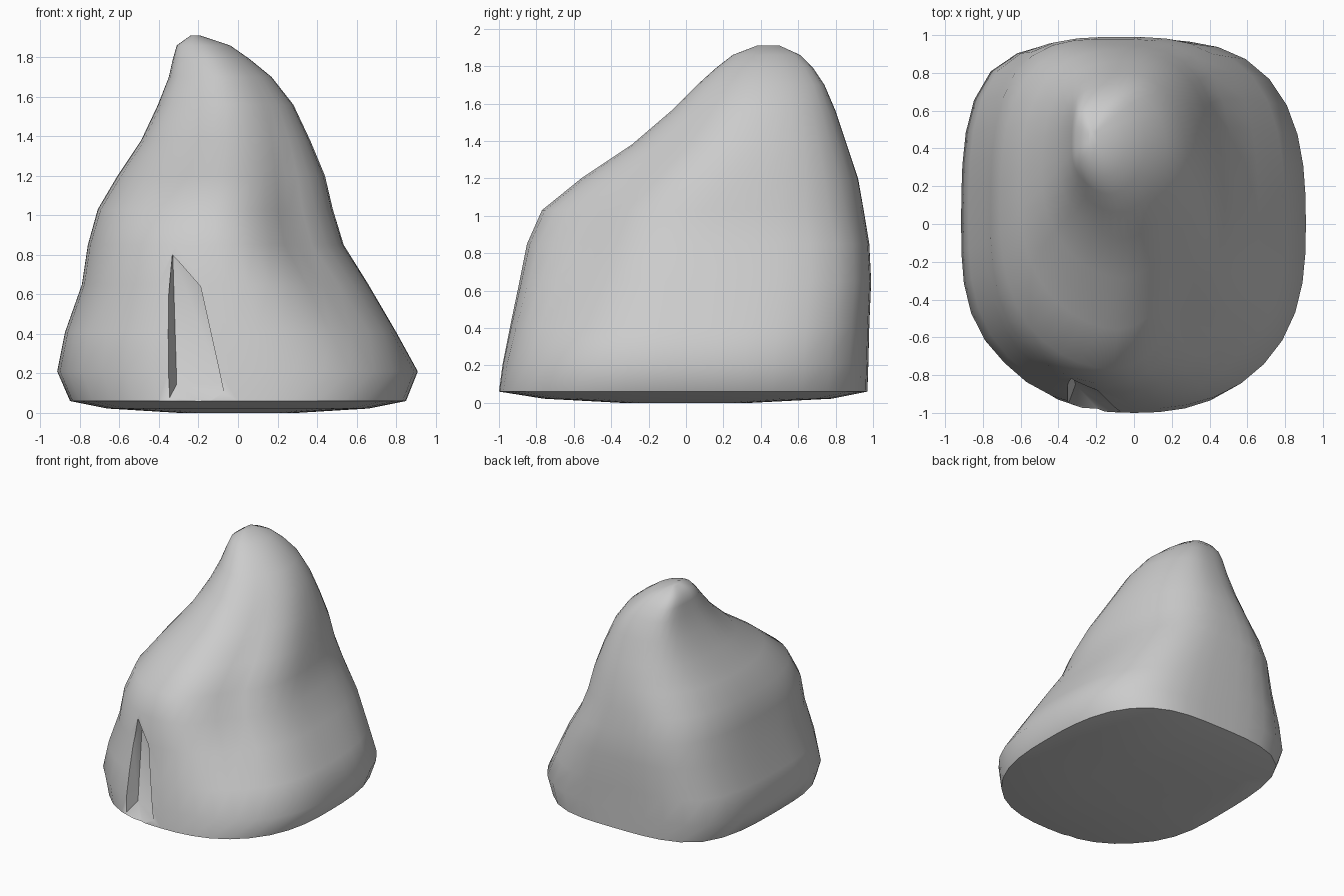
import bpy, bmesh, math

old = bpy.data.objects.get("Cube")
if old:
    bpy.data.objects.remove(old)

SEGMENTS = 40

stone = bpy.data.materials.new("stone_grey")
stone.use_nodes = True
GREY = (0.6, 0.6, 0.6, 1)
stone.diffuse_color = GREY
stone.node_tree.nodes["Principled BSDF"].inputs["Base Color"].default_value = GREY

# Height, then right, left, front and back limits of each cross-section
LEVELS = [
    (0.00, -0.30, 0.30, -0.35, 0.35),
    (0.022, -0.66, 0.66, -0.76, 0.78),
    (0.06, -0.85, 0.85, -1.00, 0.97),
    (0.21, -0.915, 0.91, -0.98, 0.975),
    (0.41, -0.875, 0.80, -0.94, 0.98),
    (0.65, -0.79, 0.66, -0.89, 0.99),
    (0.85, -0.76, 0.535, -0.85, 0.98),
    (1.03, -0.71, 0.48, -0.77, 0.95),
    (1.20, -0.61, 0.44, -0.56, 0.92),
    (1.38, -0.49, 0.365, -0.29, 0.86),
    (1.56, -0.405, 0.28, -0.08, 0.80),
    (1.70, -0.35, 0.17, 0.06, 0.74),
    (1.79, -0.33, 0.06, 0.16, 0.68),
    (1.86, -0.31, -0.04, 0.25, 0.61),
    (1.91, -0.24, -0.19, 0.38, 0.50),
]

# Height, then squareness of the front right, front left, back left
# and back right corners
CORNERS = [
    (0.2, 2.4, 2.5, 2.9, 3.7),
    (0.8, 2.5, 1.5, 3.2, 3.2),
    (1.2, 2.1, 1.45, 2.5, 2.5),
    (1.56, 1.9, 1.7, 2.1, 2.7),
    (1.91, 2.0, 2.0, 2.0, 4.0),
]


def mix(a, b, t):
    return a + (b - a) * min(max(t, 0), 1)


def corners_at(z):
    for low, high in zip(CORNERS, CORNERS[1:]):
        if z <= high[0]:
            break
    t = (z - low[0]) / (high[0] - low[0])
    return [mix(a, b, t) for a, b in zip(low[1:], high[1:])]


def make_object(name, bm):
    bmesh.ops.recalc_face_normals(bm, faces=bm.faces)
    mesh = bpy.data.meshes.new(name)
    bm.to_mesh(mesh)
    bm.free()
    obj = bpy.data.objects.new(name, mesh)
    bpy.context.collection.objects.link(obj)
    mesh.materials.append(stone)
    return obj


def ring(bm, level):
    z, x0, x1, y0, y1 = level
    front_r, front_l, back_l, back_r = corners_at(z)
    verts = []
    for i in range(SEGMENTS):
        angle = math.tau * i / SEGMENTS
        c, s = math.cos(angle), math.sin(angle)
        u, v = 0.5 + 0.71 * c, 0.5 + 0.71 * s
        n = mix(mix(front_r, front_l, u), mix(back_r, back_l, u), v)
        r = (abs(c) ** n + abs(s) ** n) ** (-1 / n)
        x = (x0 + x1) / 2 + (x1 - x0) / 2 * r * c
        y = (y0 + y1) / 2 + (y1 - y0) / 2 * r * s
        verts.append(bm.verts.new((x, y, z)))
    return verts


# Boulder body: stacked cross-sections leaning to a blunt peak
bm = bmesh.new()
rings = [ring(bm, level) for level in LEVELS]
for low, high in zip(rings, rings[1:]):
    for i in range(SEGMENTS):
        j = (i + 1) % SEGMENTS
        bm.faces.new((low[i], low[j], high[j], high[i]))
bm.faces.new(rings[0][::-1])
bm.faces.new(rings[-1])
boulder = make_object("boulder", bm)

# Wedge cutter for the cleft in the front
bm = bmesh.new()
for point in [
    (-0.42, -1.15, -0.06), (-0.31, -0.85, 0.145), (-0.08, -0.95, 0.145),
    (-0.04, -1.15, -0.06), (-0.33, -0.76, 0.80), (-0.19, -0.86, 0.64),
    (-0.345, -1.15, 0.80), (-0.19, -1.15, 0.64),
]:
    bm.verts.new(point)
bmesh.ops.convex_hull(bm, input=bm.verts)
cutter = make_object("cleft_cutter", bm)
cutter.hide_render = True

# Cut the cleft, then smooth the stone but keep the cleft crisp
bpy.context.view_layer.objects.active = boulder
boulder.select_set(True)
cut = boulder.modifiers.new("cleft", "BOOLEAN")
cut.operation = "DIFFERENCE"
cut.solver = "EXACT"
cut.object = cutter
bpy.ops.object.modifier_apply(modifier=cut.name)
bpy.ops.object.shade_smooth_by_angle(angle=math.radians(56))
bpy.data.objects.remove(cutter)
